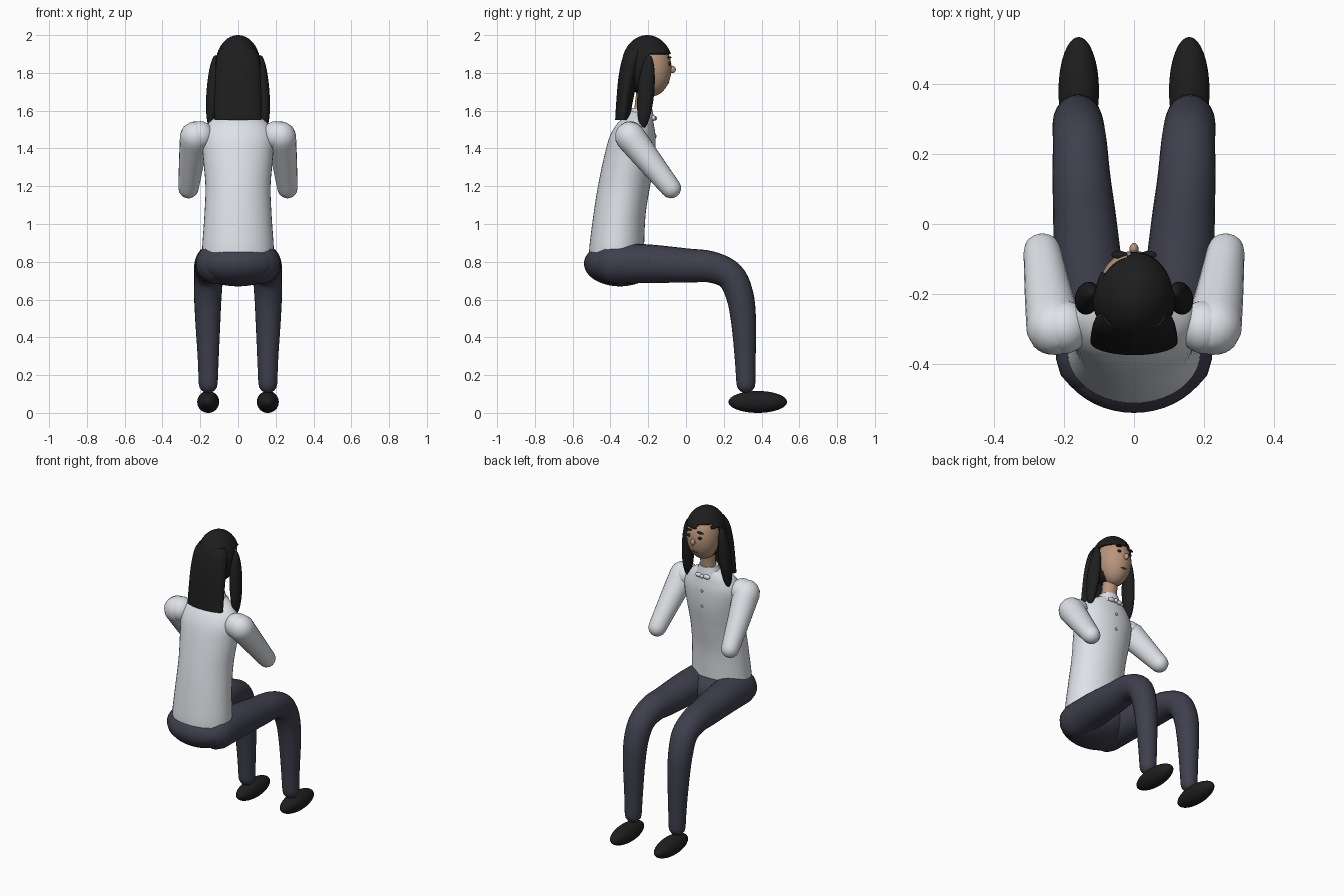
import bpy, bmesh
from math import pi, sin, cos, radians
from mathutils import Vector, Matrix, Euler

cube = bpy.data.objects.get("Cube")
if cube:
    bpy.data.objects.remove(cube, do_unlink=True)


def material(name, r, g, b):
    m = bpy.data.materials.new(name)
    m.use_nodes = True
    m.diffuse_color = (r, g, b, 1)
    node = next(n for n in m.node_tree.nodes if n.type == "BSDF_PRINCIPLED")
    node.inputs["Base Color"].default_value = (r, g, b, 1)
    node.inputs["Roughness"].default_value = 0.7
    return m


SHIRT = material("white cloth", 0.74, 0.77, 0.81)
TROUSERS = material("navy cloth", 0.05, 0.05, 0.075)
BLACK = material("black", 0.013, 0.013, 0.013)
SKIN = material("skin", 0.48, 0.30, 0.20)
GREY = material("button grey", 0.35, 0.36, 0.38)
LIPS = material("lips", 0.22, 0.08, 0.06)


def finish(name, bm, mat):
    bmesh.ops.recalc_face_normals(bm, faces=bm.faces)
    mesh = bpy.data.meshes.new(name)
    bm.to_mesh(mesh)
    bm.free()
    mesh.materials.append(mat)
    ob = bpy.data.objects.new(name, mesh)
    bpy.context.collection.objects.link(ob)
    bpy.ops.object.select_all(action="DESELECT")
    ob.select_set(True)
    bpy.context.view_layer.objects.active = ob
    bpy.ops.object.shade_smooth_by_angle(angle=radians(50))
    return ob


def ellipsoid(name, center, semi, mat, rot=(0, 0, 0), segs=32, keep=None):
    bm = bmesh.new()
    mx = Matrix.LocRotScale(Vector(center), Euler(rot), Vector(semi))
    bmesh.ops.create_uvsphere(bm, u_segments=segs, v_segments=segs * 3 // 4, radius=1, matrix=mx)
    if keep:
        gone = [f for f in bm.faces if not keep(f.calc_center_median())]
        bmesh.ops.delete(bm, geom=gone, context="FACES")
    return finish(name, bm, mat)


def smooth_path(pts, steps=5):
    """Catmull-Rom interpolation of tuples of any length."""
    p = [Vector(q) for q in pts]
    p = [2 * p[0] - p[1]] + p + [2 * p[-1] - p[-2]]
    out = []
    for a, b, c, d in zip(p, p[1:], p[2:], p[3:]):
        for i in range(steps):
            t = i / steps
            out.append(0.5 * (2 * b + (c - a) * t + (2 * a - 5 * b + 4 * c - d) * t * t
                              + (3 * b - a - 3 * c + d) * t ** 3))
    return out + [p[-2]]


def skin_rings(name, rings, mat):
    bm = bmesh.new()
    loops = [[bm.verts.new(co) for co in ring] for ring in rings]
    n = len(loops[0])
    for lo, hi in zip(loops, loops[1:]):
        for i in range(n):
            bm.faces.new((lo[i], lo[(i + 1) % n], hi[(i + 1) % n], hi[i]))
    bm.faces.new(loops[0])
    bm.faces.new(loops[-1])
    return finish(name, bm, mat)


def loft(name, rows, mat, n=40):
    """Stacked level ellipses: height, y centre, half width, half depth."""
    rings = [[(w * cos(2 * pi * i / n), y + d * sin(2 * pi * i / n), z) for i in range(n)]
             for z, y, w, d in smooth_path(rows)]
    return skin_rings(name, rings, mat)


def limb(name, pts, mat, n=24):
    """Round-ended tube through points of x, y, z, radius."""
    path = [(Vector(q[:3]), q[3]) for q in (tuple(v) for v in smooth_path(pts))]
    first = (path[0][0] - path[1][0]).normalized()
    last = (path[-1][0] - path[-2][0]).normalized()
    turns = [radians(a) for a in (88, 70, 50, 25)]
    start = [(path[0][0] + first * path[0][1] * sin(a), path[0][1] * cos(a)) for a in turns]
    end = [(path[-1][0] + last * path[-1][1] * sin(a), path[-1][1] * cos(a)) for a in reversed(turns)]
    path = start + path + end
    rings = []
    for k, (co, r) in enumerate(path):
        t = (path[min(k + 1, len(path) - 1)][0] - path[max(k - 1, 0)][0]).normalized()
        u = t.cross(Vector((1, 0, 0))).normalized()
        v = t.cross(u)
        rings.append([co + r * (u * cos(2 * pi * i / n) + v * sin(2 * pi * i / n)) for i in range(n)])
    return skin_rings(name, rings, mat)


# Shirt body and hips
loft("shirt", [(0.80, -0.365, 0.185, 0.143), (0.87, -0.367, 0.19, 0.145), (1.05, -0.352, 0.178, 0.138),
               (1.2, -0.328, 0.173, 0.138), (1.35, -0.30, 0.185, 0.135), (1.46, -0.283, 0.192, 0.122),
               (1.53, -0.268, 0.16, 0.097), (1.57, -0.25, 0.11, 0.07), (1.595, -0.24, 0.06, 0.055)], SHIRT)
ellipsoid("hips", (0, -0.35, 0.79), (0.225, 0.19, 0.12), TROUSERS, segs=48)

# Collar, bow and buttons
loft("collar", [(1.55, -0.235, 0.085, 0.068), (1.58, -0.235, 0.072, 0.062), (1.615, -0.235, 0.058, 0.055)], SHIRT)
ellipsoid("bow_knot", (0, -0.165, 1.56), (0.012, 0.012, 0.012), SHIRT)
for z, y in ((1.465, -0.161), (1.365, -0.165)):
    ellipsoid("button", (0, y, z), (0.009, 0.006, 0.009), GREY, segs=16)

# Paired parts
for side, s in (("left", 1), ("right", -1)):
    limb(side + "_leg", [(s * 0.115, -0.38, 0.79, 0.108), (s * 0.127, -0.2, 0.79, 0.102),
                         (s * 0.14, 0, 0.78, 0.091), (s * 0.15, 0.13, 0.773, 0.083),
                         (s * 0.155, 0.235, 0.725, 0.077), (s * 0.16, 0.285, 0.62, 0.073),
                         (s * 0.16, 0.305, 0.48, 0.066), (s * 0.158, 0.313, 0.3, 0.056),
                         (s * 0.158, 0.317, 0.155, 0.05)], TROUSERS)
    ellipsoid(side + "_shoe", (s * 0.158, 0.38, 0.058), (0.058, 0.155, 0.058), BLACK)
    ellipsoid(side + "_shoulder", (s * 0.2, -0.295, 1.468), (0.072, 0.076, 0.076), SHIRT)
    limb(side + "_sleeve", [(s * 0.228, -0.296, 1.462, 0.08), (s * 0.246, -0.19, 1.328, 0.067),
                            (s * 0.262, -0.08, 1.19, 0.054)], SHIRT)
    ellipsoid(side + "_hair_lock", (s * 0.133, -0.212, 1.70), (0.034, 0.044, 0.195), BLACK,
              rot=(radians(-5), radians(-s * 4), 0))
    ellipsoid(side + "_bow_loop", (s * 0.028, -0.172, 1.56), (0.024, 0.012, 0.014), SHIRT)
    ellipsoid(side + "_eye", (s * 0.04, -0.086, 1.848), (0.013, 0.008, 0.009), BLACK, segs=16)
    ellipsoid(side + "_brow", (s * 0.042, -0.088, 1.882), (0.023, 0.011, 0.005), BLACK,
              rot=(0, radians(s * 8), 0), segs=16)

# Head and face
loft("neck", [(1.55, -0.235, 0.05, 0.046), (1.65, -0.225, 0.046, 0.044), (1.76, -0.21, 0.048, 0.046)], SKIN)
ellipsoid("head", (0, -0.185, 1.825), (0.1, 0.108, 0.15), SKIN, segs=40)
ellipsoid("nose", (0, -0.072, 1.818), (0.013, 0.018, 0.02), SKIN, segs=16)
ellipsoid("mouth", (0, -0.094, 1.748), (0.022, 0.006, 0.005), LIPS, segs=16)


# Hair cap, cut away around the face, with a fringe parted to one side
def hair_area(c):
    fringe = 1.93 if -0.09 < c.x < -0.015 else 1.9
    return c.z > fringe or c.y < -0.19


cap = ellipsoid("hair_cap", (0, -0.205, 1.84), (0.12, 0.135, 0.16), BLACK, segs=64, keep=hair_area)
shell = cap.modifiers.new("thickness", "SOLIDIFY")
shell.thickness = 0.015
loft("back_hair", [(1.55, -0.337, 0.125, 0.038), (1.65, -0.325, 0.124, 0.044), (1.78, -0.305, 0.121, 0.052),
                   (1.88, -0.28, 0.112, 0.056), (1.93, -0.26, 0.09, 0.05)], BLACK)
